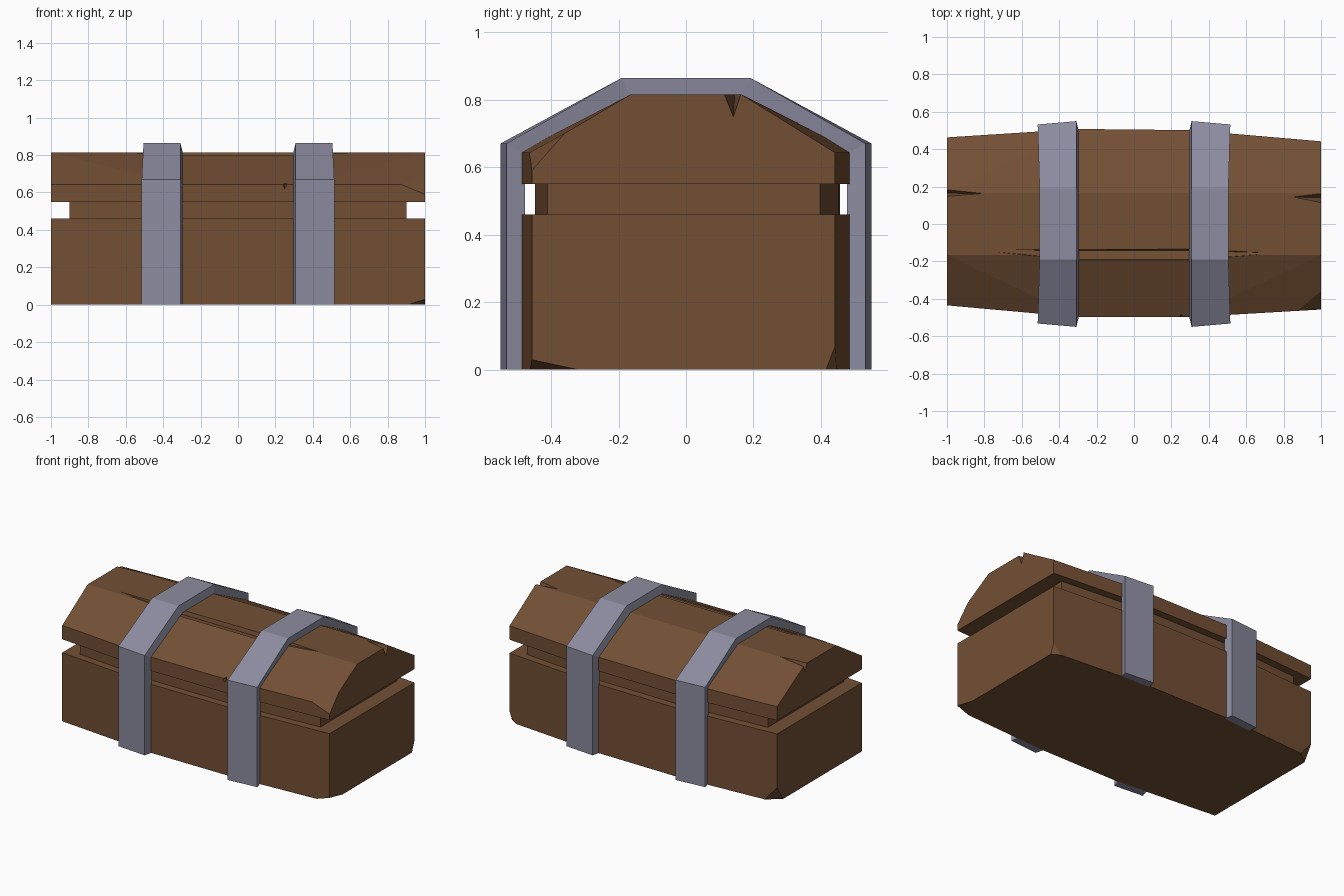
import bpy
import bmesh
from mathutils import Vector

cube = bpy.data.objects.get("Cube")
if cube:
    bpy.data.objects.remove(cube, do_unlink=True)


def material(name, rgb):
    m = bpy.data.materials.new(name)
    m.use_nodes = True
    m.diffuse_color = (*rgb, 1)
    m.node_tree.nodes["Principled BSDF"].inputs["Base Color"].default_value = (*rgb, 1)
    return m


wood = material("brown wood", (0.17, 0.078, 0.034))
iron = material("grey iron", (0.262, 0.262, 0.352))


def finish(name, bm, mat):
    bmesh.ops.recalc_face_normals(bm, faces=bm.faces)
    mesh = bpy.data.meshes.new(name)
    bm.to_mesh(mesh)
    bm.free()
    mesh.materials.append(mat)
    obj = bpy.data.objects.new(name, mesh)
    bpy.context.collection.objects.link(obj)
    return obj


def hull(points):
    bm = bmesh.new()
    for p in points:
        bm.verts.new(p)
    bmesh.ops.convex_hull(bm, input=bm.verts[:])
    bmesh.ops.delete(bm, geom=[v for v in bm.verts if not v.link_faces], context='VERTS')
    bmesh.ops.dissolve_limit(bm, angle_limit=0.01, verts=bm.verts[:], edges=bm.edges[:])
    return bm


def solid(name, points, chips=()):
    """Convex block with corners sliced off by three-point planes."""
    bm = hull(points)
    for chip in chips:
        a, b, c = map(Vector, chip)
        n = (b - a).cross(c - a).normalized()
        if n.dot(a - Vector((0, 0, 0.4))) < 0:
            n = -n
        bmesh.ops.bisect_plane(bm, geom=bm.verts[:] + bm.edges[:] + bm.faces[:],
                               plane_co=a, plane_no=n, clear_outer=True)
        rest = [v.co.copy() for v in bm.verts]
        bm.free()
        bm = hull(rest)
    return finish(name, bm, wood)


def carve(obj, points):
    """Cut a convex nick out of a block."""
    cutter = finish("nick_cutter", hull(points), wood)
    cutter.hide_render = True
    mod = obj.modifiers.new("nick", 'BOOLEAN')
    mod.operation = 'DIFFERENCE'
    mod.solver = 'EXACT'
    mod.object = cutter
    graph = bpy.context.evaluated_depsgraph_get()
    mesh = bpy.data.meshes.new_from_object(obj.evaluated_get(graph))
    obj.modifiers.clear()
    obj.data = mesh
    bpy.data.objects.remove(cutter, do_unlink=True)


# Bulging plan outline: x, front y, back y
plan = [(-1, -0.435, 0.463), (-0.3, -0.498, 0.508), (0.3, -0.498, 0.502), (1, -0.457, 0.442)]

# Lower box with worn bottom corners
solid("chest_base",
      [(x, y, z) for x, f, b in plan for y in (f, b) for z in (0, 0.46)],
      [((1, -0.46, 0.03), (1, -0.32, 0), (0.91, -0.46, 0)),
       ((1, 0.442, 0.07), (1, 0.415, 0), (0.95, 0.446, 0)),
       ((-1, 0.463, 0.1), (-1, 0.40, 0), (-0.91, 0.471, 0))])

# Recessed core seen in the gap
solid("inner_core", [(x * (0.9 if abs(x) == 1 else 1), y * 0.9, z)
                     for x, f, b in plan for y in (f, b) for z in (0.43, 0.58)])

# Faceted lid
lid = solid("chest_lid",
            [(x, y, z) for x, f, b in plan for y, z in
             ((f, 0.55), (f, 0.643), (-0.165, 0.815), (0.165, 0.815), (b, 0.643), (b, 0.55))],
            [((0.88, -0.464, 0.64), (1, -0.457, 0.59), (1, -0.36, 0.7))])

# Split along the front top edge
carve(lid, [(-0.86, -0.138, 0.82), (0.78, -0.155, 0.82)]
      + [(x, y, z) for x in (-0.3, 0.3) for y, z in
         ((-0.13, 0.83), (-0.142, 0.788), (-0.19, 0.793), (-0.2, 0.83))])
# End cracks
carve(lid, [(0.84, 0.145, 0.82), (1.01, 0.11, 0.82), (1.01, 0.165, 0.82), (1.01, 0.14, 0.745)])
carve(lid, [(-0.79, 0.163, 0.82), (-1.01, 0.145, 0.82), (-1.01, 0.19, 0.82), (-1.01, 0.165, 0.76)])
# Small dent on the front edge
carve(lid, [(0.23, -0.52, 0.64), (0.25, -0.52, 0.6), (0.28, -0.52, 0.65),
            (0.26, -0.51, 0.68), (0.25, -0.475, 0.64)])


def strap(name, s):
    """Bent iron band following the chest outline."""
    half = [(0.55, 0.0, 0.495, 0.0), (0.55, 0.67, 0.495, 0.64), (0.19, 0.865, 0.165, 0.813)]
    path = [(-1, *p) for p in half] + [(1, *p) for p in reversed(half)]
    bm = bmesh.new()
    rings = []
    for side, oy, oz, iy, iz in path:
        leg = oy > 0.3
        far = 0.515 if leg else 0.505
        tilt = 0.018 if leg else 0
        corners = [(far, oy - tilt, oz), (0.308, oy, oz), (0.295, iy, iz), (0.5, iy - tilt, iz)]
        rings.append([bm.verts.new((s * x, side * y, z)) for x, y, z in corners])
    for a, b in zip(rings, rings[1:]):
        for i in range(4):
            j = (i + 1) % 4
            bm.faces.new((a[i], a[j], b[j], b[i]))
    bm.faces.new(rings[0])
    bm.faces.new(rings[-1])
    finish(name, bm, iron)


strap("right_strap", -1)
strap("left_strap", 1)
